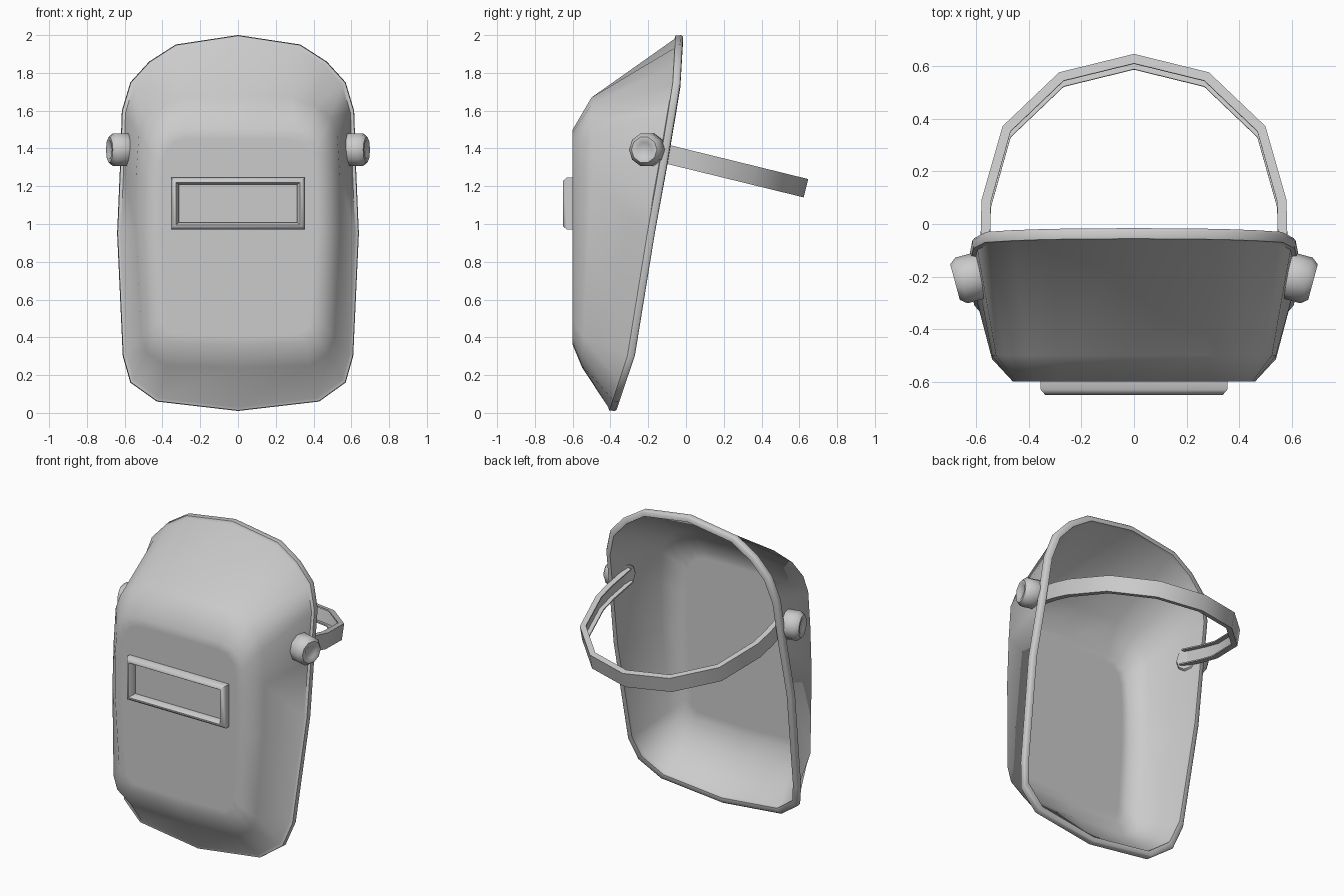
import bpy, bmesh, math
from mathutils import Vector

cube = bpy.data.objects.get("Cube")
if cube:
    bpy.data.objects.remove(cube, do_unlink=True)

GREY = (0.6, 0.6, 0.6, 1)
grey = bpy.data.materials.new("plain grey")
grey.use_nodes = True
grey.diffuse_color = GREY
grey.node_tree.nodes["Principled BSDF"].inputs["Base Color"].default_value = GREY


def loft(name, rings, cap=True, smooth=50):
    """Skin a row of closed rings that share one vertex count."""
    bm = bmesh.new()
    rows = [[bm.verts.new(p) for p in ring] for ring in rings]
    for a, b in zip(rows, rows[1:]):
        n = len(a)
        for i in range(n):
            bm.faces.new((a[i], a[(i + 1) % n], b[(i + 1) % n], b[i]))
    if cap:
        bm.faces.new(rows[0])
        bm.faces.new(rows[-1])
    bmesh.ops.recalc_face_normals(bm, faces=bm.faces)
    mesh = bpy.data.meshes.new(name)
    bm.to_mesh(mesh)
    bm.free()
    obj = bpy.data.objects.new(name, mesh)
    bpy.context.collection.objects.link(obj)
    mesh.materials.append(grey)
    bpy.ops.object.select_all(action="DESELECT")
    obj.select_set(True)
    bpy.context.view_layer.objects.active = obj
    bpy.ops.object.shade_smooth_by_angle(angle=math.radians(smooth))
    return obj


# Half outlines of the shell, from top centre to bottom centre (x, z)
RIM = [(0, 2), (.33, 1.95), (.47, 1.86), (.57, 1.75), (.615, 1.6), (.625, 1.3),
       (.64, .95), (.61, .3), (.57, .16), (.43, .06), (0, .01)]
SHOULDER = [(0, 1.67), (.28, 1.67), (.41, 1.63), (.49, 1.56), (.525, 1.47), (.54, 1.25),
            (.54, .95), (.51, .4), (.48, .32), (.38, .25), (0, .24)]
PANEL = [(0, 1.5), (.3, 1.5), (.38, 1.48), (.43, 1.43), (.45, 1.36), (.46, 1.2),
         (.46, .95), (.43, .48), (.42, .41), (.36, .37), (0, .36)]


def rim_y(z):
    """Back edge of the rim as seen from the side."""
    steps = [(0, -.37), (.3, -.27), (.95, -.165), (1.4, -.085), (1.75, -.03), (2.01, -.015)]
    for (z0, y0), (z1, y1) in zip(steps, steps[1:]):
        if z <= z1:
            return y0 + (y1 - y0) * (z - z0) / (z1 - z0)
    return steps[-1][1]


def shoulder_y(z):
    return -.5 - .05 * max(0, min(1, (1.2 - z) / .9))


def panel_y(z):
    return -.6


def ring(half, depth, inset=0.0, dy=0.0):
    """Mirror a half outline, shrink it by inset and place it in depth."""
    full = half + [(-x, z) for x, z in half[-2:0:-1]]
    top, bottom = half[0][1], half[-1][1]
    mid, tall = (top + bottom) / 2, (top - bottom) / 2
    wide = max(x for x, z in half)
    return [Vector((x * (1 - inset / wide), depth(z) + dy,
                    mid + (z - mid) * (1 - inset / tall))) for x, z in full]


# Face shell: outer skin, rolled rim, inner skin
loft("face_shell", [
    ring(PANEL, panel_y, .05),
    ring(PANEL, panel_y),
    ring(SHOULDER, shoulder_y),
    ring(RIM, rim_y, .02, -.045),
    ring(RIM, rim_y, .003, -.04),
    ring(RIM, rim_y, 0, -.01),
    ring(RIM, rim_y, .008),
    ring(RIM, rim_y, .035),
    ring(RIM, rim_y, .038, -.025),
    ring(SHOULDER, shoulder_y, .015, .012),
    ring(PANEL, panel_y, .01, .015),
    ring(PANEL, panel_y, .06, .015),
], smooth=60)


# Window frame: a bevelled rectangular tube with a recessed pane
def rectangle(w, h, y):
    return [Vector((sx * w, y, 1.108 + sz * h))
            for sx, sz in ((1, 1), (-1, 1), (-1, -1), (1, -1))]


loft("window_frame", [
    rectangle(.355, .138, -.59),
    rectangle(.355, .138, -.63),
    rectangle(.338, .121, -.65),
    rectangle(.328, .112, -.65),
    rectangle(.312, .1, -.63),
    rectangle(.312, .1, -.604),
])

# Pivot knobs: tilted ten-sided drums with a rounded outer edge
SIDES = 10
for side, label in ((1, "left"), (-1, "right")):
    axis = Vector((side * .965, -.26, 0))
    across = Vector((side * .26, .965, 0))
    base = Vector((side * .565, -.19, 1.393))
    rings = []
    for along, radius in ((0, .075), (.02, .09), (.095, .09), (.12, .07), (.12, .05), (.112, .04)):
        rings.append([base + axis * along + radius * (
            across * math.cos(math.tau * i / SIDES) + Vector((0, 0, math.sin(math.tau * i / SIDES))))
            for i in range(SIDES)])
    loft(label + "_knob", rings)

# Headband: an inward-facing channel swept along a tilted arc
half_arc = [(.572, -.22), (.583, -.04), (.58, .08), (.5, .36), (.285, .565), (0, .635)]
arc = [Vector((x, y, 0)) for x, y in half_arc + [(-x, y) for x, y in half_arc[-2::-1]]]
up = Vector((0, .24, .97))
H, D, T = .05, .036, .008
channel = [(0, H), (0, -H), (D, -H), (D, T - H), (T, T - H), (T, H - T), (D, H - T), (D, H)]
sections = []
for i, p in enumerate(arc):
    before = (p - arc[max(i - 1, 0)]).normalized()
    after = (arc[min(i + 1, len(arc) - 1)] - p).normalized()
    tangent = (before + after).normalized()
    inward = Vector((-tangent.y, tangent.x, 0))
    centre = p + Vector((0, 0, 1.345 - .245 * p.y))
    lean = Vector((0, 0, -.245 * inward.y))
    sections.append([centre + (inward + lean) * d + up * h for d, h in channel])
loft("headband", sections, smooth=40)
